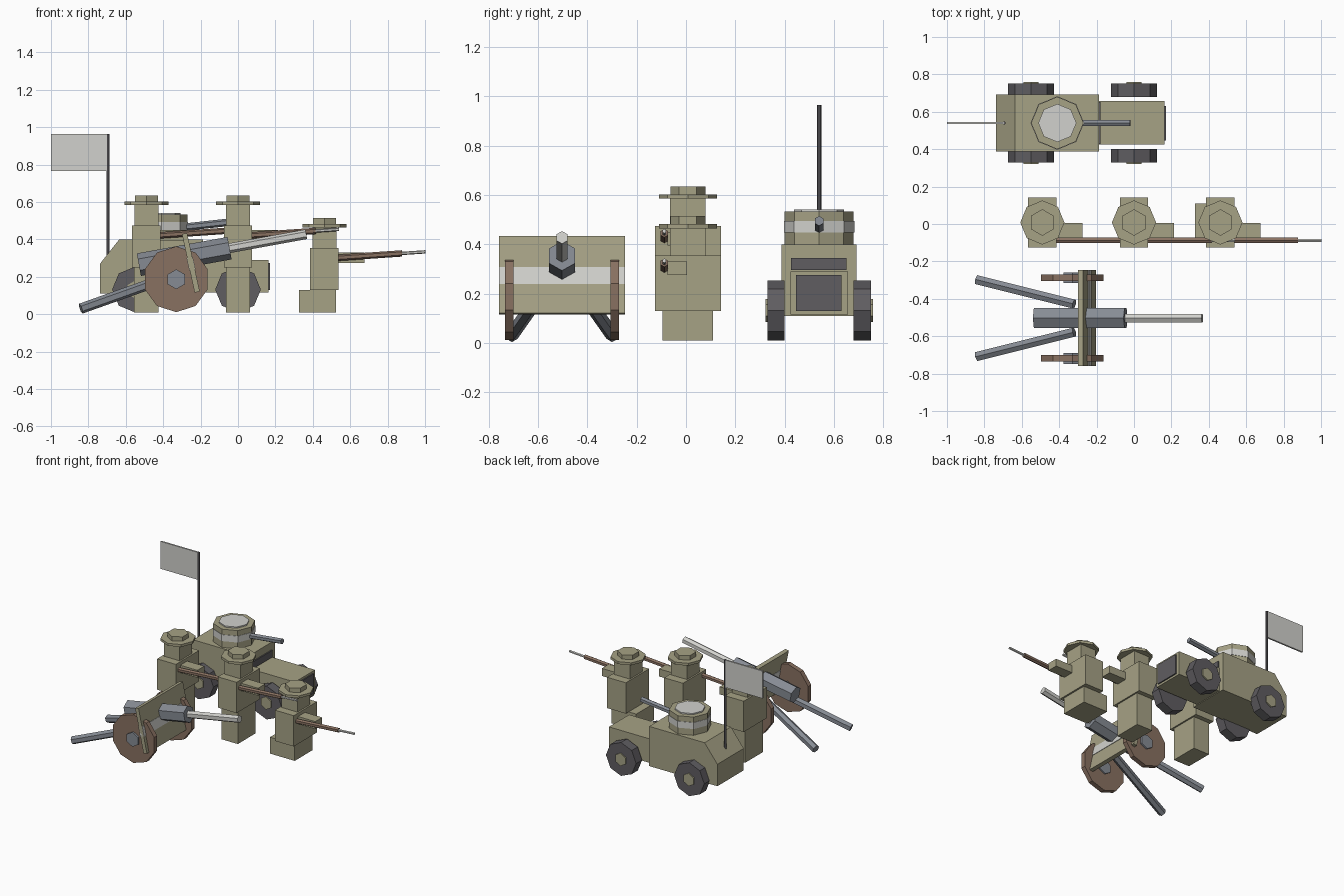
import bpy
import bmesh
from math import pi, sin, cos, atan2
from mathutils import Vector, Matrix

cube = bpy.data.objects.get("Cube")
if cube:
    bpy.data.objects.remove(cube, do_unlink=True)


def material(name, rgb):
    m = bpy.data.materials.new(name)
    m.use_nodes = True
    m.diffuse_color = (*rgb, 1)
    m.node_tree.nodes["Principled BSDF"].inputs["Base Color"].default_value = (*rgb, 1)
    return m


KHAKI = material("khaki", (0.38, 0.36, 0.235))
PALE = material("pale grey", (0.64, 0.64, 0.61))
STEEL = material("blue steel", (0.24, 0.26, 0.295))
DARK = material("dark rubber", (0.115, 0.11, 0.12))
WOOD = material("brown wood", (0.25, 0.165, 0.12))


def finish(name, bm, mat):
    bmesh.ops.recalc_face_normals(bm, faces=bm.faces)
    mesh = bpy.data.meshes.new(name)
    bm.to_mesh(mesh)
    bm.free()
    mesh.materials.append(mat)
    ob = bpy.data.objects.new(name, mesh)
    bpy.context.collection.objects.link(ob)
    return ob


def box(name, xs, ys, zs, mat):
    bm = bmesh.new()
    bmesh.ops.create_cube(bm, size=1)
    size = [r[1] - r[0] for r in (xs, ys, zs)]
    mid = [(r[1] + r[0]) / 2 for r in (xs, ys, zs)]
    bm.transform(Matrix.Translation(mid) @ Matrix.Diagonal((*size, 1)))
    return finish(name, bm, mat)


def rod(name, start, end, radius, sides, mat, up=(0, 0, 1)):
    """Prism between two points with one corner pointing up."""
    start, end = Vector(start), Vector(end)
    axis = (end - start).normalized()
    side = axis.cross(Vector(up)).normalized()
    top = side.cross(axis)
    bm = bmesh.new()
    rings = []
    for p in (start, end):
        angles = [pi / 2 + 2 * pi * i / sides for i in range(sides)]
        rings.append([bm.verts.new(p + radius * (cos(a) * side + sin(a) * top)) for a in angles])
    for ring in rings:
        bm.faces.new(ring)
    for i in range(sides):
        j = (i + 1) % sides
        bm.faces.new((rings[0][i], rings[0][j], rings[1][j], rings[1][i]))
    return finish(name, bm, mat)


def disc(name, x, y, z0, z1, radius, sides, mat):
    return rod(name, (x, y, z0), (x, y, z1), radius, sides, mat, up=(0, 1, 0))


# Soldiers: two standing, one kneeling
def soldier(name, x, drop):
    def part(label, half, ys, zs):
        box(f"{name}_{label}", (x - half, x + half), ys, [z - drop for z in zs], KHAKI)

    if drop:
        box(name + "_folded_legs", (x - 0.137, x + 0.063), (-0.095, 0.11), (0.01, 0.13), KHAKI)
    else:
        part("legs", 0.065, (-0.095, 0.11), (0.01, 0.25))
    part("body", 0.076, (-0.125, 0.143), (0.25, 0.475))
    part("head", 0.064, (-0.065, 0.08), (0.475, 0.59))
    box(name + "_arm", (x + 0.07, x + 0.215), (-0.075, 0.005), (0.395 - drop, 0.45 - drop), KHAKI)
    disc(name + "_hat_brim", x, 0.008, 0.585 - drop, 0.603 - drop, 0.118, 8, KHAKI)
    disc(name + "_hat_crown", x, 0.008, 0.603 - drop, 0.635 - drop, 0.071, 6, KHAKI)

    def aim(d):
        return (x + d, -0.088, 0.417 + 0.068 * d - drop)
    rod(name + "_rifle_stock", aim(0.05), aim(0.415), 0.017, 6, WOOD)
    rod(name + "_rifle_barrel", aim(0.415), aim(0.54), 0.009, 6, PALE)


soldier("left_soldier", -0.49, 0)
soldier("middle_soldier", 0, 0)
soldier("kneeling_soldier", 0.462, 0.12)

# Armoured car: cab from a side profile
CAR_Y = 0.54
profile = [(-0.738, 0.11), (-0.738, 0.27), (-0.635, 0.4), (-0.187, 0.4), (-0.187, 0.11)]
bm = bmesh.new()
base = bm.faces.new([bm.verts.new((px, CAR_Y - 0.152, pz)) for px, pz in profile])
ext = bmesh.ops.extrude_face_region(bm, geom=[base])
moved = [v for v in ext["geom"] if isinstance(v, bmesh.types.BMVert)]
bmesh.ops.translate(bm, verts=moved, vec=(0, 0.304, 0))
finish("car_cab", bm, KHAKI)

box("car_hood", (-0.187, 0.162), (0.425, 0.658), (0.115, 0.29), KHAKI)
box("car_grille", (0.162, 0.171), (0.447, 0.632), (0.13, 0.275), DARK)
box("car_windscreen", (-0.187, -0.178), (0.427, 0.652), (0.295, 0.345), DARK)

# Car wheels and hubs
for end, wx in (("rear", -0.551), ("front", 0.0)):
    for side, s in (("left", 1), ("right", -1)):
        def at(d):
            return (wx, CAR_Y + s * d, 0.132)
        rod(f"car_{end}_{side}_wheel", at(0.14), at(0.21), 0.122, 8, DARK)
        rod(f"car_{end}_{side}_hub", at(0.2), at(0.218), 0.047, 6, KHAKI)

# Turret with pale band, hatch and gun
TX = -0.41
disc("turret_base", TX, CAR_Y, 0.39, 0.447, 0.14, 8, KHAKI)
disc("turret_band", TX, CAR_Y, 0.447, 0.494, 0.143, 8, PALE)
disc("turret_rim", TX, CAR_Y, 0.494, 0.533, 0.14, 8, KHAKI)
disc("turret_hatch", TX, CAR_Y, 0.533, 0.542, 0.102, 8, PALE)
rod("turret_gun", (-0.3, CAR_Y, 0.464), (-0.02, CAR_Y, 0.495), 0.02, 6, STEEL)

# Flag
rod("flag_pole", (-0.695, CAR_Y, 0.28), (-0.695, CAR_Y, 0.965), 0.009, 6, DARK, up=(0, 1, 0))
box("flag", (-1, -0.696), (0.534, 0.546), (0.765, 0.965), PALE)

# Field gun: breech and barrel share one sloping line
GUN_Y = -0.503


def bore(x):
    return (x, GUN_Y, 0.265 + 0.182 * (x + 0.53))


rod("gun_breech", bore(-0.53), bore(-0.045), 0.061, 6, STEEL)
rod("gun_barrel", bore(-0.045), bore(0.365), 0.026, 6, PALE)

# Shield leaning back, with a pale band around it
tilt = Matrix.Rotation(atan2(-0.065, 0.3), 4, "Y")
place = Matrix.Translation((-0.252, GUN_Y, 0.275)) @ tilt
for name, half, low, high, mat in (("gun_shield", 0.014, -0.16, 0.16, KHAKI),
                                   ("gun_shield_band", 0.017, -0.04, 0.03, PALE)):
    plate = box(name, (-half, half), (-0.256, 0.256), (low, high), mat)
    plate.data.transform(place)

# Gun wheels, hubs and trail legs
for side, s in (("left", 1), ("right", -1)):
    def wheel_at(d):
        return (-0.33, GUN_Y + s * d, 0.187)
    rod(f"gun_{side}_wheel", wheel_at(0.197), wheel_at(0.232), 0.176, 10, WOOD)
    rod(f"gun_{side}_hub", wheel_at(0.188), wheel_at(0.245), 0.053, 6, STEEL)
    rod(f"gun_{side}_trail", (-0.32, GUN_Y + s * 0.075, 0.215),
        (-0.84, GUN_Y + s * 0.205, 0.03), 0.028, 6, STEEL)
